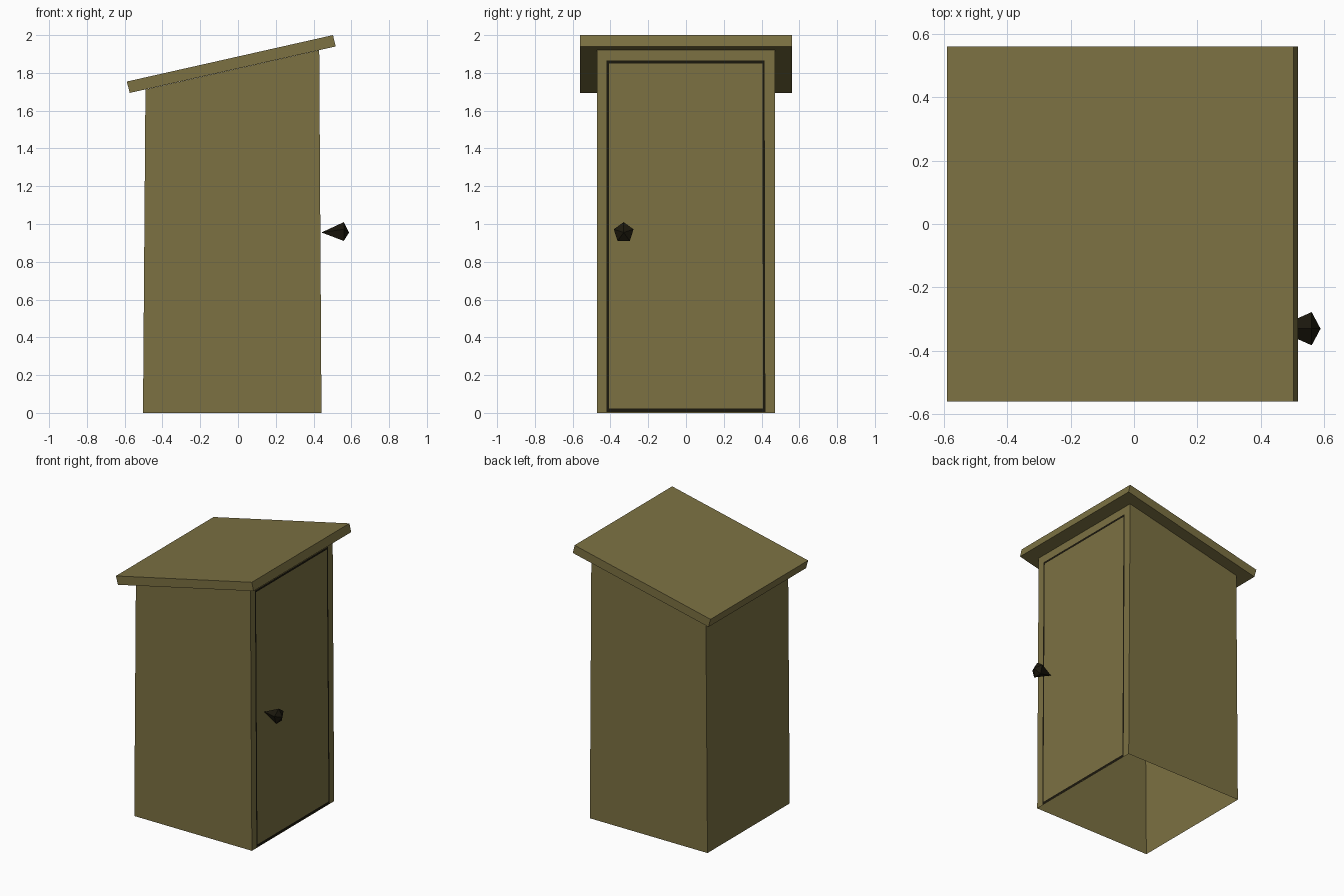
import bpy
from math import sin, cos, tau

if "Cube" in bpy.data.objects:
    bpy.data.objects.remove(bpy.data.objects["Cube"])


def material(name, rgb):
    m = bpy.data.materials.new(name)
    m.diffuse_color = (*rgb, 1)
    m.use_nodes = True
    m.node_tree.nodes["Principled BSDF"].inputs["Base Color"].default_value = m.diffuse_color
    return m


wood = material("weathered_wood", (0.20, 0.165, 0.055))
dark = material("dark_trim", (0.011, 0.009, 0.004))


def part(name, verts, faces, mat):
    me = bpy.data.meshes.new(name)
    me.from_pydata(verts, [], faces)
    me.materials.append(mat)
    ob = bpy.data.objects.new(name, me)
    bpy.context.collection.objects.link(ob)
    return ob


def front_x(z):
    # the door wall leans in slightly
    return 0.442 - 0.012 * z / 1.92


def door_rect(y0, y1, z0, z1, taper=0.0):
    return [(front_x(z0), y0, z0), (front_x(z0), y1, z0),
            (front_x(z1), y1 - taper, z1), (front_x(z1), y0, z1)]


def ring(a, b):
    # quads between two nested four-point loops
    return [(a + i, a + (i + 1) % 4, b + (i + 1) % 4, b + i) for i in range(4)]


W = 0.472
outer = door_rect(-W, W, 0, 1.92)
frame = door_rect(-0.42, 0.42, 0.004, 1.866, 0.004)
inner = door_rect(-0.408, 0.408, 0.022, 1.85, 0.004)

# Walls: open below, with the door surround on the +x side
back = [(-0.503, -W, 0), (-0.503, W, 0), (-0.49, W, 1.712), (-0.49, -W, 1.712)]
part("walls", outer + frame + back,
     ring(0, 4) + [(8, 0, 3, 11), (1, 9, 10, 2), (9, 8, 11, 10)], wood)

# Door and the dark gap line around it
part("door_outline", frame + inner, ring(0, 4), dark)
part("door", inner, [(0, 1, 2, 3)], wood)

# Sloping roof slab
profile = [(-0.573, 1.694), (0.517, 1.94), (0.503, 2.0), (-0.589, 1.754)]
verts = [(x, y, z) for y in (-0.56, 0.56) for x, z in profile]
sides = [(i, i + 4, (i + 1) % 4 + 4, (i + 1) % 4) for i in range(4)]
part("roof", verts, [(0, 1, 2, 3), (7, 6, 5, 4)] + sides, wood)

# Five-sided faceted door knob, pointed at both ends
r = 0.055
knob = [(0.56, -0.33 + r * sin(i * tau / 5), 0.955 + r * cos(i * tau / 5)) for i in range(5)]
knob += [(0.442, -0.33, 0.955), (0.588, -0.33, 0.955)]
faces = []
for i in range(5):
    j = (i + 1) % 5
    faces += [(i, j, 5), (j, i, 6)]
part("door_knob", knob, faces, dark)

# Make closed parts face outwards
import bmesh
for name in ("roof", "door_knob"):
    me = bpy.data.objects[name].data
    bm = bmesh.new()
    bm.from_mesh(me)
    bmesh.ops.recalc_face_normals(bm, faces=bm.faces)
    bm.to_mesh(me)
    bm.free()
